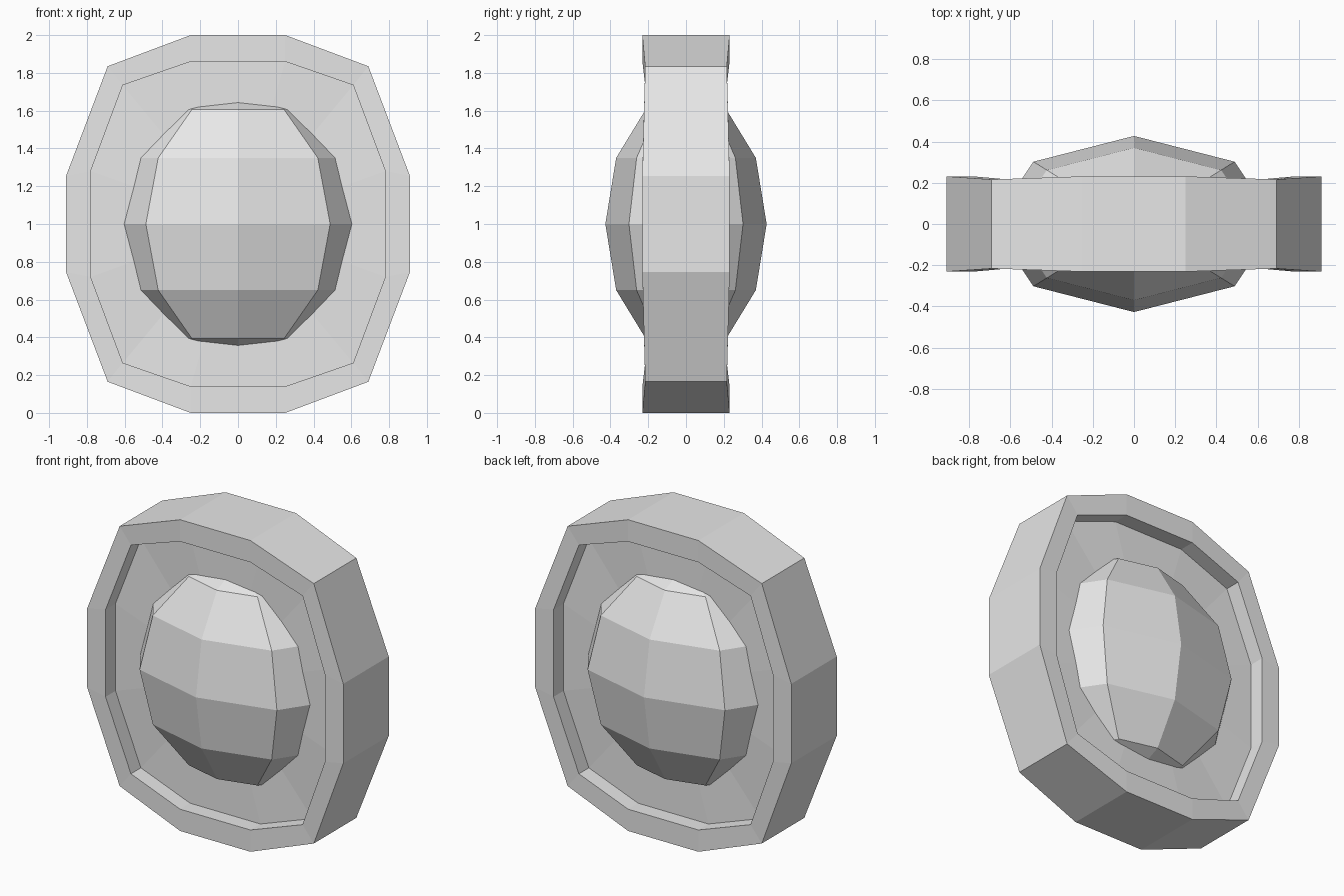
import bpy, bmesh
from mathutils import Matrix

cube = bpy.data.objects.get("Cube")
if cube:
    bpy.data.objects.remove(cube, do_unlink=True)

# One plain grey material
grey = bpy.data.materials.new("light_grey")
grey.use_nodes = True
colour = (0.8, 0.8, 0.8, 1.0)
grey.diffuse_color = colour
grey.node_tree.nodes["Principled BSDF"].inputs["Base Color"].default_value = colour


def finish(name, bm):
    bmesh.ops.recalc_face_normals(bm, faces=bm.faces)
    mesh = bpy.data.meshes.new(name)
    bm.to_mesh(mesh)
    bm.free()
    mesh.materials.append(grey)
    obj = bpy.data.objects.new(name, mesh)
    bpy.context.scene.collection.objects.link(obj)
    return obj


def twelve_sided(quarter):
    """Mirror three corner points into a closed outline around the centre."""
    q = list(quarter)
    right = q + [(x, -z, c) for x, z, c in reversed(q)]
    return right + [(-x, z, c) for x, z, c in reversed(right)]


# Outlines: x, height from centre, and how far the corner sinks inward
outer = twelve_sided([(0.25, 1.0, 0), (0.69, 0.835, 0.015), (0.91, 0.255, 0)])
inner = twelve_sided([(0.25, 0.86, 0), (0.61, 0.735, 0.015), (0.78, 0.28, 0)])
RIM, FLOOR = 0.231, 0.13

# Frame: outer wall, rims, and a recessed panel on front and back
bm = bmesh.new()


def loop(outline, depth, side):
    return [bm.verts.new((x, side * (depth - c), 1 + z)) for x, z, c in outline]


def bridge(a, b):
    for i in range(len(a)):
        j = (i + 1) % len(a)
        bm.faces.new((a[i], a[j], b[j], b[i]))


rims = []
for side in (-1, 1):
    rim = loop(outer, RIM, side)
    lip = loop(inner, RIM, side)
    base = loop(inner, FLOOR, side)
    bridge(rim, lip)
    bridge(lip, base)
    centre = bm.verts.new((0, side * FLOOR, 1))
    for i in range(len(base)):
        bm.faces.new((base[i], base[(i + 1) % len(base)], centre))
    rims.append(rim)
bridge(*rims)
finish("frame", bm)

# Faceted dome bulging through both panels
bm = bmesh.new()
bmesh.ops.create_uvsphere(
    bm, u_segments=8, v_segments=6, radius=1,
    matrix=Matrix.Translation((0, 0, 1)) @ Matrix.Diagonal((0.69, 0.427, 0.7, 1)))
finish("dome", bm)
